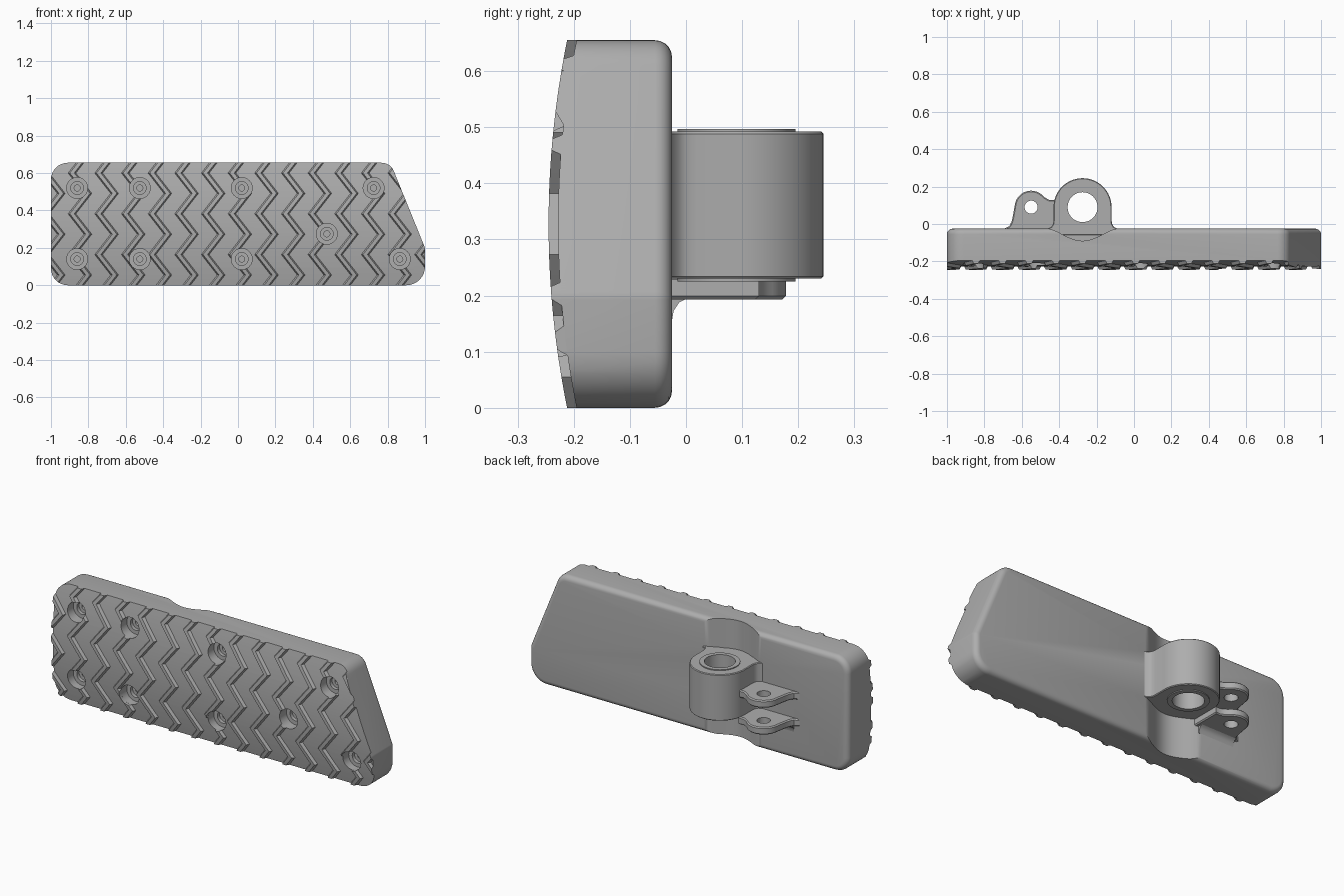
import bpy, bmesh, math
from mathutils import Vector

if "Cube" in bpy.data.objects:
    bpy.data.objects.remove(bpy.data.objects["Cube"])

grey = bpy.data.materials.new("satin grey")
grey.use_nodes = True
grey.diffuse_color = (0.42, 0.42, 0.42, 1)
grey.node_tree.nodes["Principled BSDF"].inputs["Base Color"].default_value = grey.diffuse_color

HEIGHT, BACK = 0.655, -0.025
MID = HEIGHT / 2
TUBE = Vector((-0.275, 0.09))
EAR = Vector((-0.55, 0.09))


def finish(name, bm):
    bmesh.ops.recalc_face_normals(bm, faces=bm.faces)
    mesh = bpy.data.meshes.new(name)
    bm.to_mesh(mesh)
    bm.free()
    mesh.materials.append(grey)
    ob = bpy.data.objects.new(name, mesh)
    bpy.context.collection.objects.link(ob)
    return ob


def place(axis, a, b, t):
    return {"X": (t, a, b), "Y": (a, t, b), "Z": (a, b, t)}[axis]


def prism(name, pts, axis, lo, hi, bevel_at=(), width=0.0, steps=1):
    """Extrude a profile along an axis, optionally bevelling the end rims."""
    bm = bmesh.new()
    rings = [[bm.verts.new(place(axis, a, b, t)) for a, b in pts] for t in (lo, hi)]
    caps = [bm.faces.new(r) for r in rings]
    n = len(pts)
    for i in range(n):
        j = (i + 1) % n
        bm.faces.new((rings[0][i], rings[0][j], rings[1][j], rings[1][i]))
    bmesh.ops.recalc_face_normals(bm, faces=bm.faces)
    edges = [e for k in bevel_at for e in caps[k].edges]
    if edges:
        bmesh.ops.bevel(bm, geom=edges, offset=width, segments=steps, profile=0.5, affect="EDGES")
    return finish(name, bm)


def arc(c, r, start, end, n=24):
    return [(c[0] + r * math.cos(math.radians(start + (end - start) * i / n)),
             c[1] + r * math.sin(math.radians(start + (end - start) * i / n))) for i in range(n + 1)]


def circle(c, r, n=40):
    return arc(c, r, 0, 360, n)[:-1]


def rounded(corners, n=8):
    """Polygon of (x, y, radius) corners with true circular fillets."""
    out = []
    for i, (x, y, r) in enumerate(corners):
        p = Vector((x, y))
        d = [(Vector(corners[k % len(corners)][:2]) - p).normalized() for k in (i - 1, i + 1)]
        half = d[0].angle(d[1]) / 2
        c = p + (d[0] + d[1]).normalized() * r / math.sin(half)
        v = [p + e * r / math.tan(half) - c for e in d]
        a0, a1 = (math.atan2(w.y, w.x) for w in v)
        turn = (a1 - a0 + math.pi) % (2 * math.pi) - math.pi
        out += arc(c, r, math.degrees(a0), math.degrees(a0 + turn), n)
    return out


def boolean(ob, cutter, mode="DIFFERENCE"):
    mod = ob.modifiers.new("cut", "BOOLEAN")
    mod.operation, mod.solver, mod.object = mode, "EXACT", cutter
    bpy.context.view_layer.objects.active = ob
    bpy.ops.object.modifier_apply(modifier=mod.name)
    bpy.data.objects.remove(cutter)


def smooth(ob, angle=32):
    bpy.ops.object.select_all(action="DESELECT")
    ob.select_set(True)
    bpy.context.view_layer.objects.active = ob
    bpy.ops.object.shade_smooth_by_angle(angle=math.radians(angle))


def crown(z):
    return -0.228 + 0.033 * ((z - MID) / MID) ** 2


# Pad body: rounded outline, domed front, softened back rim
outline = rounded([(-1, 0, 0.09), (1, 0, 0.1), (1, 0.2, 0.04), (0.815, HEIGHT, 0.07), (-1, HEIGHT, 0.09)])
body = prism("pad_body", outline, "Y", -0.3, BACK, (1,), 0.03, 5)
levels = [-0.02 + (HEIGHT + 0.04) * i / 24 for i in range(25)]
dome = [(crown(z), z) for z in levels] + [(0.1, levels[-1]), (0.1, levels[0])]
boolean(body, prism("dome_cutter", dome, "X", -1.2, 1.2), "INTERSECT")

# Scooped reliefs above and below the pivot tube
scoop = [(TUBE.x + 0.185 * u / 12, BACK + 0.001 - 0.066 * abs(math.cos(math.pi * u / 24)) ** 1.5)
         for u in range(-12, 13)]
scoop += [(TUBE.x + 0.185, 0.1), (TUBE.x - 0.185, 0.1)]
for lo, hi in ((-0.1, 0.23), (0.49, 0.8)):
    boolean(body, prism("scoop_cutter", scoop, "Z", lo, hi))

# Zigzag tread ridges following the dome
LEFT_TURN, STEP, PITCH = 0.6, 0.109, 0.1425
bm = bmesh.new()
turns = [LEFT_TURN + STEP * k for k in range(1, -7, -1)]
for col in range(15):
    x0 = -1.03 + PITCH * col
    rows = []
    for k, z in enumerate(turns):
        x = x0 + (0.085 if k % 2 == 0 else 0)
        for f in ((0,) if k == len(turns) - 1 else (0, 1 / 3, 2 / 3)):
            zz = z - STEP * f
            xx = x + f * (0.085 if k % 2 else -0.085)
            y = crown(zz)
            rows.append([bm.verts.new((xx + dx, y + dy, zz)) for dx, dy in
                         ((-0.026, 0.01), (-0.012, -0.017), (0.012, -0.017), (0.026, 0.01))])
    for a, b in zip(rows, rows[1:]):
        for i in range(4):
            bm.faces.new((a[i], a[(i + 1) % 4], b[(i + 1) % 4], b[i]))
    bm.faces.new(rows[0])
    bm.faces.new(rows[-1])
tread = finish("tread_ridges", bm)
boolean(tread, prism("outline_cutter", outline, "Y", -0.4, 0), "INTERSECT")

# Stepped screw holes through the tread
holes = [(x, z) for x in (-0.86, -0.525, 0.02) for z in (0.14, 0.52)]
holes += [(0.725, 0.52), (0.475, 0.275), (0.865, 0.14)]
for h in holes:
    boolean(tread, prism("bore_cutter", circle(h, 0.056), "Y", -0.4, -0.15))
    for r, depth in ((0.056, -0.165), (0.034, -0.145), (0.016, -0.11)):
        boolean(body, prism("bore_cutter", circle(h, r, 32), "Y", -0.4, depth))
smooth(body)

# Pivot tube blending into the back of the pad
flare = [(0.155, 0.02), (0.158, 0), (0.167, -0.015), (0.188, -0.026), (0.15, -0.06)]
profile = arc(TUBE, 0.155, 0, 180, 32)
profile += [(TUBE.x - x, y) for x, y in flare]
profile += [(TUBE.x + x, y) for x, y in reversed(flare)]
tube = prism("pivot_tube", profile, "Z", 0.23, 0.492, (0, 1), 0.004)
boolean(tube, prism("tube_bore", circle(TUBE, 0.08), "Z", 0, 1))
smooth(tube)

# Bearing collar at both ends of the tube
collar = prism("bearing_collar", circle(TUBE, 0.105), "Z", 0.225, 0.497)
boolean(collar, prism("collar_bore", circle(TUBE, 0.08), "Z", 0, 1))
smooth(collar)

# Pair of linkage ears beside the tube
ear_shape = [(-0.42, -0.04), (-0.42, 0.13), (-0.45, 0.128), (-0.468, 0.137)]
ear_shape += arc(EAR, 0.088, 40, 170, 20)
ear_shape += [(-0.648, 0.04), (-0.655, 0.01), (-0.667, -0.012), (-0.695, -0.026), (-0.68, -0.04)]
for name, lo, hi in (("lower_ear", 0.193, 0.235), ("upper_ear", 0.345, 0.387)):
    ear = prism(name, ear_shape, "Z", lo, hi, (0, 1), 0.006)
    boolean(ear, prism("pin_bore", circle(EAR, 0.035, 28), "Z", 0, 1))
    smooth(ear)

# Fillet under the lower ear
fillet = [(BACK - 0.01, 0.2), (0.005, 0.196), (-0.012, 0.188), (-0.022, 0.173), (BACK, 0.155), (BACK - 0.01, 0.155)]
smooth(prism("ear_fillet", fillet, "X", -0.66, -0.44))
